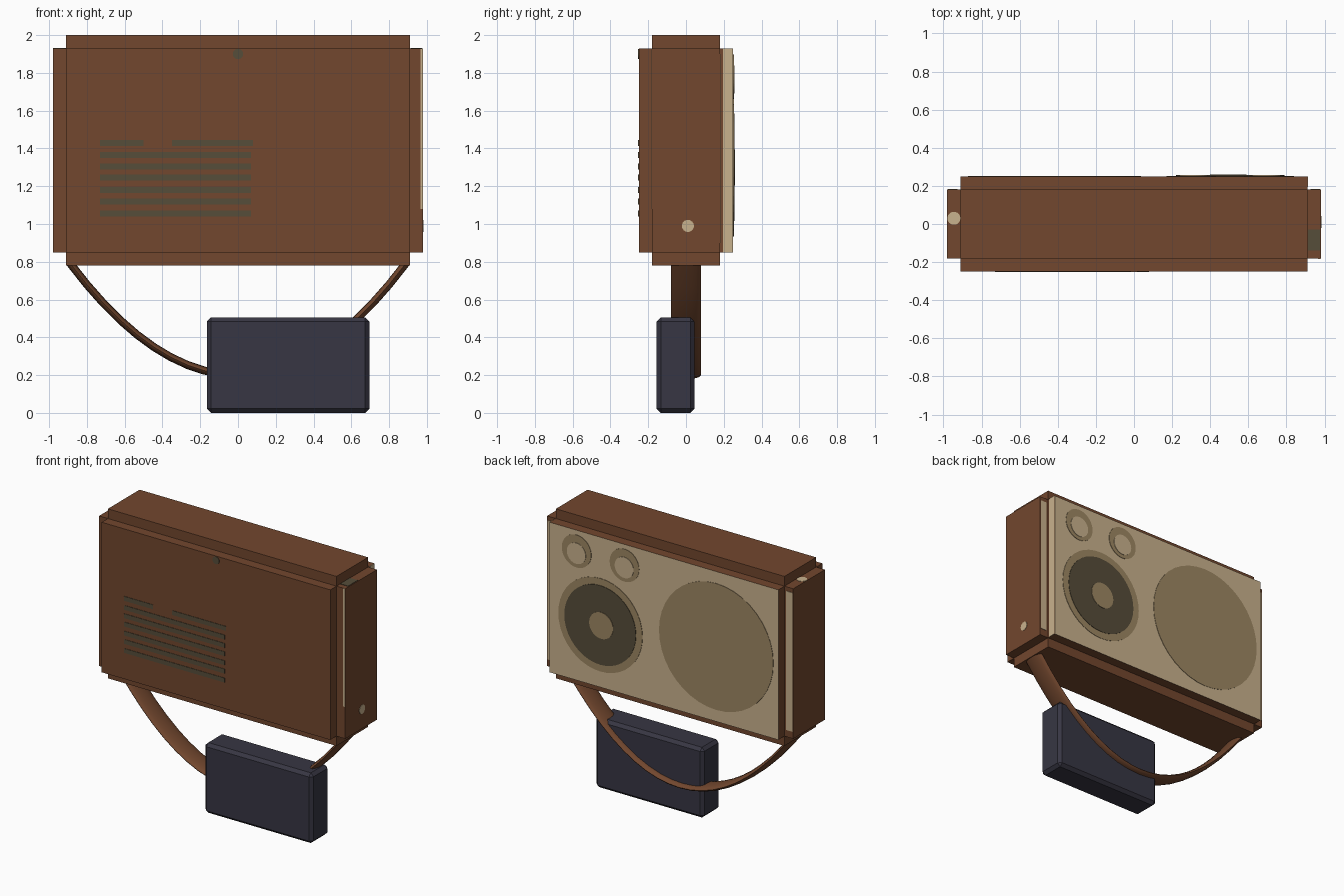
import bpy, bmesh, math
from mathutils import Matrix, Vector

if "Cube" in bpy.data.objects:
    bpy.data.objects.remove(bpy.data.objects["Cube"])


def material(name, rgb):
    m = bpy.data.materials.new(name)
    lin = [((c / 255 + 0.055) / 1.055) ** 2.4 if c > 10 else c / 255 / 12.92 for c in rgb]
    m.diffuse_color = (*lin, 1)
    m.use_nodes = True
    m.node_tree.nodes["Principled BSDF"].inputs["Base Color"].default_value = m.diffuse_color
    return m


BROWN = material("brown_leather", (114, 71, 46))
CREAM = material("cream_panel", (201, 178, 141))
TAN = material("tan_cloth", (157, 135, 99))
OLIVE = material("dark_olive", (86, 77, 58))
SLATE = material("slate_case", (55, 54, 67))


def finish(bm, name, *mats):
    me = bpy.data.meshes.new(name)
    bm.to_mesh(me)
    bm.free()
    for m in mats:
        me.materials.append(m)
    ob = bpy.data.objects.new(name, me)
    bpy.context.collection.objects.link(ob)
    return ob


def add_box(bm, lo, hi):
    lo, hi = Vector(lo), Vector(hi)
    mat = Matrix.Translation((lo + hi) / 2) @ Matrix.Diagonal((*(hi - lo), 1))
    bmesh.ops.create_cube(bm, size=1, matrix=mat)


def box(name, mat, lo, hi):
    bm = bmesh.new()
    add_box(bm, lo, hi)
    return finish(bm, name, mat)


def disc(name, mat, centre, radius, axis, depth):
    """Thin round plate lying on a surface, facing along axis."""
    bm = bmesh.new()
    axis = Vector(axis)
    rot = axis.to_track_quat('Z', 'Y').to_matrix().to_4x4()
    bmesh.ops.create_cone(bm, cap_ends=True, segments=40, radius1=radius, radius2=radius,
                          depth=depth, matrix=Matrix.Translation(Vector(centre) + axis * depth / 2) @ rot)
    return finish(bm, name, mat)


# Cabinet: three crossing boxes that leave stepped edges, cream on the back face
bm = bmesh.new()
for x, y, z in ((0.91, 0.25, 0.54), (0.91, 0.18, 0.61), (0.98, 0.18, 0.54)):
    add_box(bm, (-x, -y, 1.39 - z), (x, y, 1.39 + z))
for f in bm.faces:
    if f.calc_center_median().y > 0.24:
        f.material_index = 1
finish(bm, "cabinet", BROWN, CREAM)

# Cream trim in the stepped corners
box("side_trim", CREAM, (0.909, 0.195, 0.85), (0.913, 0.249, 1.93))
box("front_corner_trim", CREAM, (0.965, -0.183, 1.08), (0.979, -0.179, 1.93))
for side in (-1, 1):
    a, b = sorted((side * 0.925, side * 0.975))
    box("back_corner_trim", CREAM, (a, 0.179, 0.9), (b, 0.183, 1.9))

# Speakers on the back panel
Y = (0, 1, 0)
disc("large_speaker", TAN, (-0.417, 0.25, 1.39), 0.455, Y, 0.003)
disc("woofer_ring", TAN, (0.505, 0.25, 1.30), 0.335, Y, 0.003)
disc("woofer_cone", OLIVE, (0.505, 0.25, 1.30), 0.285, Y, 0.006)
disc("woofer_hub", TAN, (0.495, 0.25, 1.30), 0.095, Y, 0.009)
for x in (0.695, 0.314):
    disc("tweeter_ring", TAN, (x, 0.25, 1.78), 0.117, Y, 0.003)
    disc("tweeter_centre", CREAM, (x, 0.25, 1.765), 0.075, Y, 0.006)

# Round studs and patch on the sides
disc("side_stud", CREAM, (0.98, 0.01, 0.99), 0.032, (1, 0, 0), 0.003)
disc("step_stud", CREAM, (-0.945, 0.03, 1.93), 0.034, (0, 0, 1), 0.003)
box("step_patch", OLIVE, (0.912, -0.14, 1.929), (0.975, -0.03, 1.933))

# Vent stripes and small dot on the front
stripes = [(1.43, -0.73, -0.5), (1.43, -0.35, 0.08)]
stripes += [(z, -0.73, 0.07) for z in (1.365, 1.305, 1.245, 1.18, 1.12, 1.055)]
for z, a, b in stripes:
    box("vent_stripe", OLIVE, (a, -0.253, z - 0.016), (b, -0.249, z + 0.016))
disc("front_dot", OLIVE, (0, -0.25, 1.9), 0.027, (0, -1, 0), 0.003)

# Hanging strap: flattened oval section swept along a sagging curve
bm = bmesh.new()
N, S = 20, 16
rings = []
for i in range(N + 1):
    x = -0.89 + 1.78 * i / N
    z = 0.2 + 0.58 * (x / 0.88) ** 2
    normal = Vector((-1.16 * x / 0.88 ** 2, 0, 1)).normalized()
    ring = []
    for j in range(S):
        t = math.tau * j / S
        ring.append(bm.verts.new(Vector((x, 0.08 * math.cos(t), z)) + normal * 0.021 * math.sin(t)))
    rings.append(ring)
for r0, r1 in zip(rings, rings[1:]):
    for j in range(S):
        k = (j + 1) % S
        bm.faces.new((r0[j], r0[k], r1[k], r1[j]))
bm.faces.new(rings[0])
bm.faces.new(rings[-1])
bmesh.ops.recalc_face_normals(bm, faces=bm.faces)
strap = finish(bm, "strap", BROWN)
bpy.context.view_layer.objects.active = strap
strap.select_set(True)
bpy.ops.object.shade_smooth_by_angle(angle=math.radians(50))

# Small slate case hanging on the strap
case = box("case", SLATE, (-0.165, -0.155, 0), (0.695, 0.045, 0.505))
bev = case.modifiers.new("bevel", 'BEVEL')
bev.width = 0.022
bev.segments = 1
